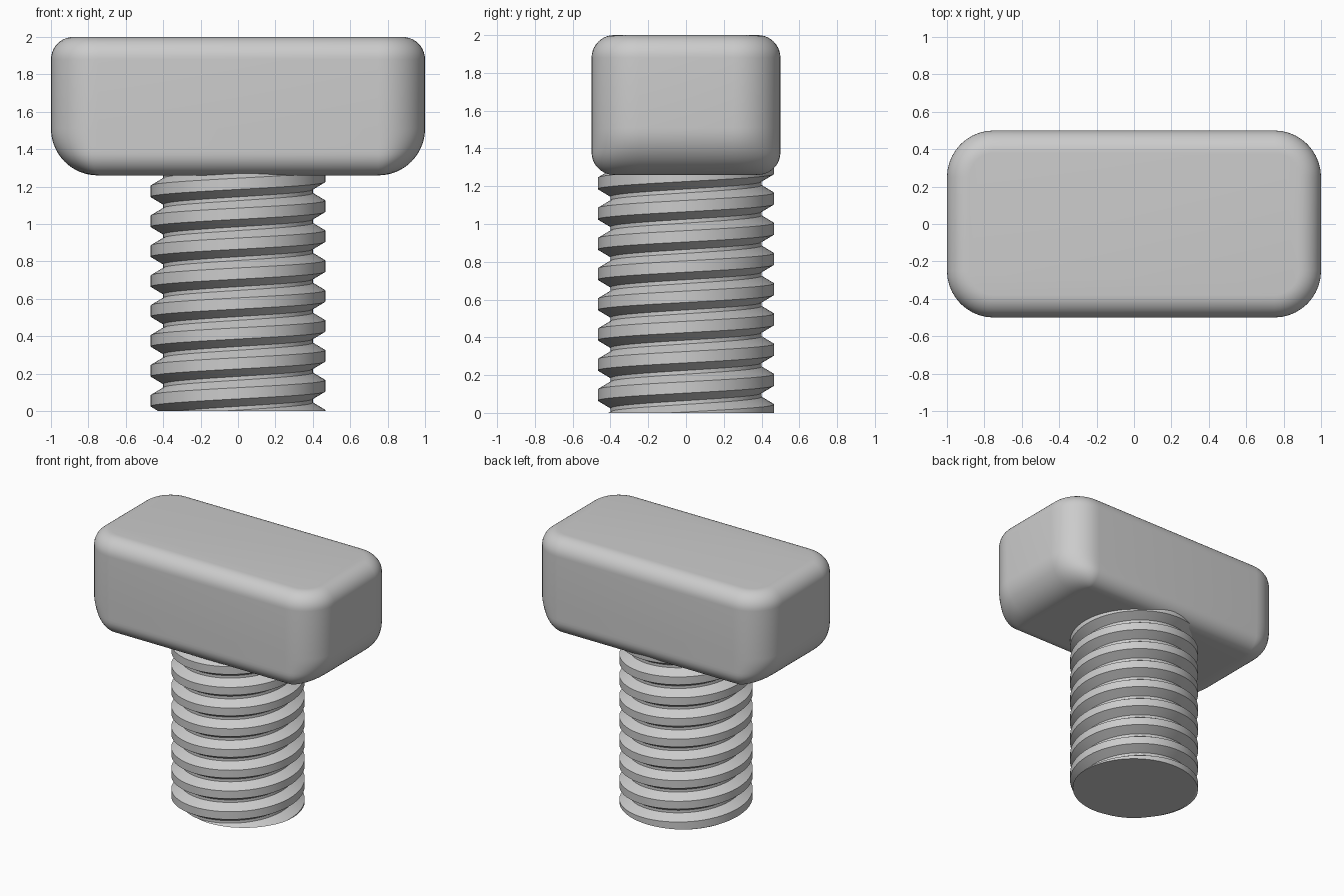
import bpy, bmesh, math
from mathutils import Vector

if "Cube" in bpy.data.objects:
    bpy.data.objects.remove(bpy.data.objects["Cube"])

steel = bpy.data.materials.new("plain grey")
steel.diffuse_color = (0.6, 0.6, 0.6, 1)
steel.use_nodes = True
steel.node_tree.nodes["Principled BSDF"].inputs["Base Color"].default_value = steel.diffuse_color


def finish(bm, name, angle):
    bmesh.ops.recalc_face_normals(bm, faces=bm.faces[:])
    mesh = bpy.data.meshes.new(name)
    bm.to_mesh(mesh)
    bm.free()
    mesh.materials.append(steel)
    ob = bpy.data.objects.new(name, mesh)
    bpy.context.collection.objects.link(ob)
    bpy.ops.object.select_all(action='DESELECT')
    ob.select_set(True)
    bpy.context.view_layer.objects.active = ob
    bpy.ops.object.shade_smooth_by_angle(angle=math.radians(angle))
    return ob


# Head: stacked rounded rectangles; the short bottom edges are rounder
BOTTOM, TOP, SMALL, BIG, STEPS = 1.26, 2.0, 0.12, 0.25, 10


def edge_inset(h, r):
    return r - math.sqrt(max(0, r * r - (r - h) ** 2)) if h < r else 0


heights = [BOTTOM + BIG * (1 - math.cos(i / 16 * math.pi / 2)) for i in range(17)]
heights += [TOP - SMALL * (1 - math.sin(i / 10 * math.pi / 2)) for i in range(11)]
bm = bmesh.new()
rings = []
for z in heights:
    top_in = edge_inset(TOP - z, SMALL)
    ix = top_in + edge_inset(z - BOTTOM, BIG)
    iy = top_in + edge_inset(z - BOTTOM, SMALL)
    rx, ry = max(BIG - ix, 0.02), max(BIG - iy, 0.02)
    ring = []
    for q, (sx, sy) in enumerate([(1, 1), (-1, 1), (-1, -1), (1, -1)]):
        for i in range(STEPS + 1):
            a = (q + i / STEPS) * math.pi / 2
            ring.append(bm.verts.new((sx * (1 - ix - rx) + rx * math.cos(a),
                                      sy * (0.5 - iy - ry) + ry * math.sin(a), z)))
    rings.append(ring)
for low, high in zip(rings, rings[1:]):
    for i in range(len(low)):
        j = (i + 1) % len(low)
        bm.faces.new((low[i], low[j], high[j], high[i]))
bm.faces.new(rings[0][::-1])
bm.faces.new(rings[-1])
finish(bm, "head", 40)

# Threaded shank: a helical ridge with flat crest and flat root
PITCH, ROOT, CREST, SEGS, TURNS = 0.16, 0.40, 0.467, 64, 11
PROFILE = [(-0.03, CREST), (0.03, CREST), (0.07, ROOT), (0.09, ROOT)]
START = 1.175 - 8.5 * PITCH - PITCH
bm = bmesh.new()
cols = []
for j in range(SEGS):
    a = 2 * math.pi * j / SEGS
    col = []
    for t in range(TURNS):
        for dz, r in PROFILE:
            z = START + PITCH * (t + j / SEGS) + dz
            col.append(bm.verts.new((r * math.cos(a), r * math.sin(a), z)))
    cols.append(col)
for j in range(SEGS):
    shift = 4 if j == SEGS - 1 else 0
    nxt = cols[(j + 1) % SEGS]
    for k in range(4 * TURNS - 1 - shift):
        bm.faces.new((cols[j][k], nxt[k + shift], nxt[k + 1 + shift], cols[j][k + 1]))

# Trim both ends flat and cap them
for z, up in ((0, -1), (1.3, 1)):
    cut = bmesh.ops.bisect_plane(bm, geom=bm.verts[:] + bm.edges[:] + bm.faces[:],
                                 plane_co=Vector((0, 0, z)), plane_no=Vector((0, 0, up)),
                                 clear_outer=True)
    rim = [e for e in cut["geom_cut"] if isinstance(e, bmesh.types.BMEdge)]
    bmesh.ops.contextual_create(bm, geom=rim)
finish(bm, "threaded_shank", 25)
